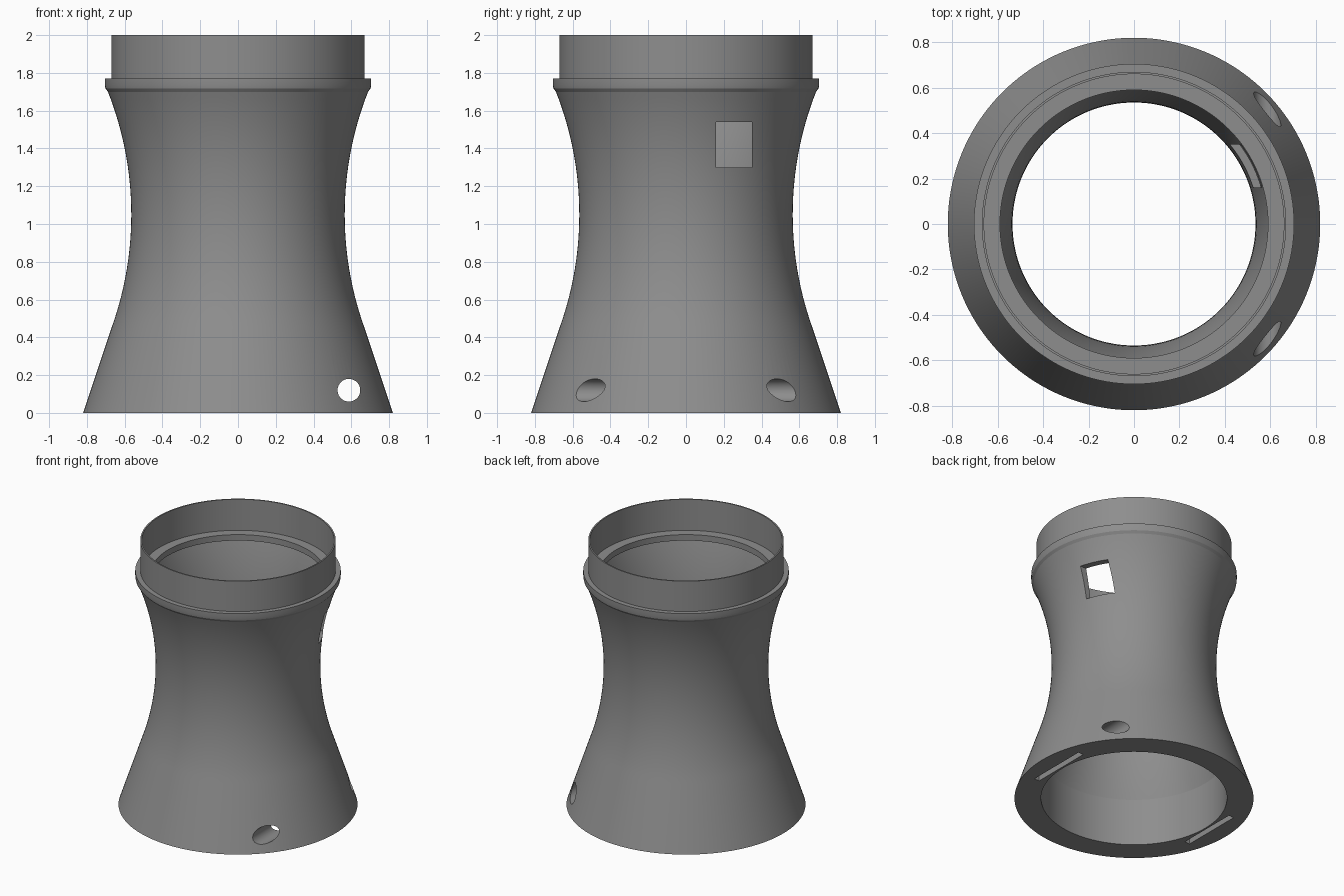
import bpy, bmesh, math
from mathutils import Matrix

if "Cube" in bpy.data.objects:
    bpy.data.objects.remove(bpy.data.objects["Cube"])

SEGMENTS = 144
WAIST_Z = 1.05

grey = bpy.data.materials.new("grey")
grey.diffuse_color = (0.27, 0.27, 0.27, 1.0)
grey.use_nodes = True
grey.node_tree.nodes["Principled BSDF"].inputs["Base Color"].default_value = grey.diffuse_color


def make_object(name, bm):
    bmesh.ops.recalc_face_normals(bm, faces=bm.faces)
    mesh = bpy.data.meshes.new(name)
    bm.to_mesh(mesh)
    bm.free()
    mesh.materials.append(grey)
    obj = bpy.data.objects.new(name, mesh)
    bpy.context.collection.objects.link(obj)
    return obj


def arc(waist_radius, curve_radius, z0, z1, steps):
    """Concave profile that is narrowest at the waist."""
    points = []
    for i in range(steps + 1):
        z = z0 + (z1 - z0) * i / steps
        bulge = curve_radius - math.sqrt(curve_radius ** 2 - (z - WAIST_Z) ** 2)
        points.append((waist_radius + bulge, z))
    return points


def lathe(name, profile):
    """Spin a closed (radius, z) profile about the z axis."""
    bm = bmesh.new()
    rings = []
    for k in range(SEGMENTS):
        a = 2 * math.pi * k / SEGMENTS
        rings.append([bm.verts.new((r * math.cos(a), r * math.sin(a), z))
                      for r, z in profile])
    n = len(profile)
    for k in range(SEGMENTS):
        a, b = rings[k], rings[(k + 1) % SEGMENTS]
        for i in range(n):
            j = (i + 1) % n
            bm.faces.new((a[i], b[i], b[j], a[j]))
    return make_object(name, bm)


def box(name, x, y, z):
    """Box from three (min, max) ranges."""
    bm = bmesh.new()
    size = [r[1] - r[0] for r in (x, y, z)]
    centre = [(r[0] + r[1]) / 2 for r in (x, y, z)]
    bmesh.ops.create_cube(bm, size=1, matrix=Matrix.Translation(centre)
                          @ Matrix.Diagonal((*size, 1)))
    return make_object(name, bm)


# Waisted outer wall, flared foot, shoulder and thin collar
outer = [(0.82, 0.0)] + arc(0.565, 1.77, 0.46, 1.70, 32)
outer += [(0.702, 1.718), (0.705, 1.735), (0.705, 1.77),
          (0.67, 1.77), (0.67, 2.0)]
# Collar lining, inner lip, hollow waist and straight base socket
inner = [(0.66, 2.0), (0.66, 1.765), (0.59, 1.765), (0.59, 1.72)]
inner += arc(0.535, 2.39, 1.72, 0.355, 32) + [(0.638, 0.0)]
body = lathe("waisted_housing", outer + inner)

# Cable bore running front to back through the foot
bm = bmesh.new()
bmesh.ops.create_cone(bm, cap_ends=True, segments=48, radius1=0.06, radius2=0.06,
                      depth=2.0, matrix=Matrix.Translation((0.587, 0, 0.12))
                      @ Matrix.Rotation(math.pi / 2, 4, 'X'))
cutters = [make_object("bore_cutter", bm)]

# Rectangular window in the right wall
cutters.append(box("window_cutter", (0.3, 0.9), (0.16, 0.35), (1.30, 1.54)))

# Pair of slots in the underside
for side in (-1, 1):
    xs = sorted((side * 0.652, side * 0.695))
    cutters.append(box("slot_cutter", xs, (-0.235, 0.235), (-0.1, 0.12)))

bpy.context.view_layer.objects.active = body
body.select_set(True)
for cutter in cutters:
    cutter.hide_render = True
    mod = body.modifiers.new(cutter.name, 'BOOLEAN')
    mod.operation = 'DIFFERENCE'
    mod.solver = 'EXACT'
    mod.object = cutter
    bpy.ops.object.modifier_apply(modifier=mod.name)
    bpy.data.objects.remove(cutter)

bpy.ops.object.shade_smooth_by_angle(angle=math.radians(14))
